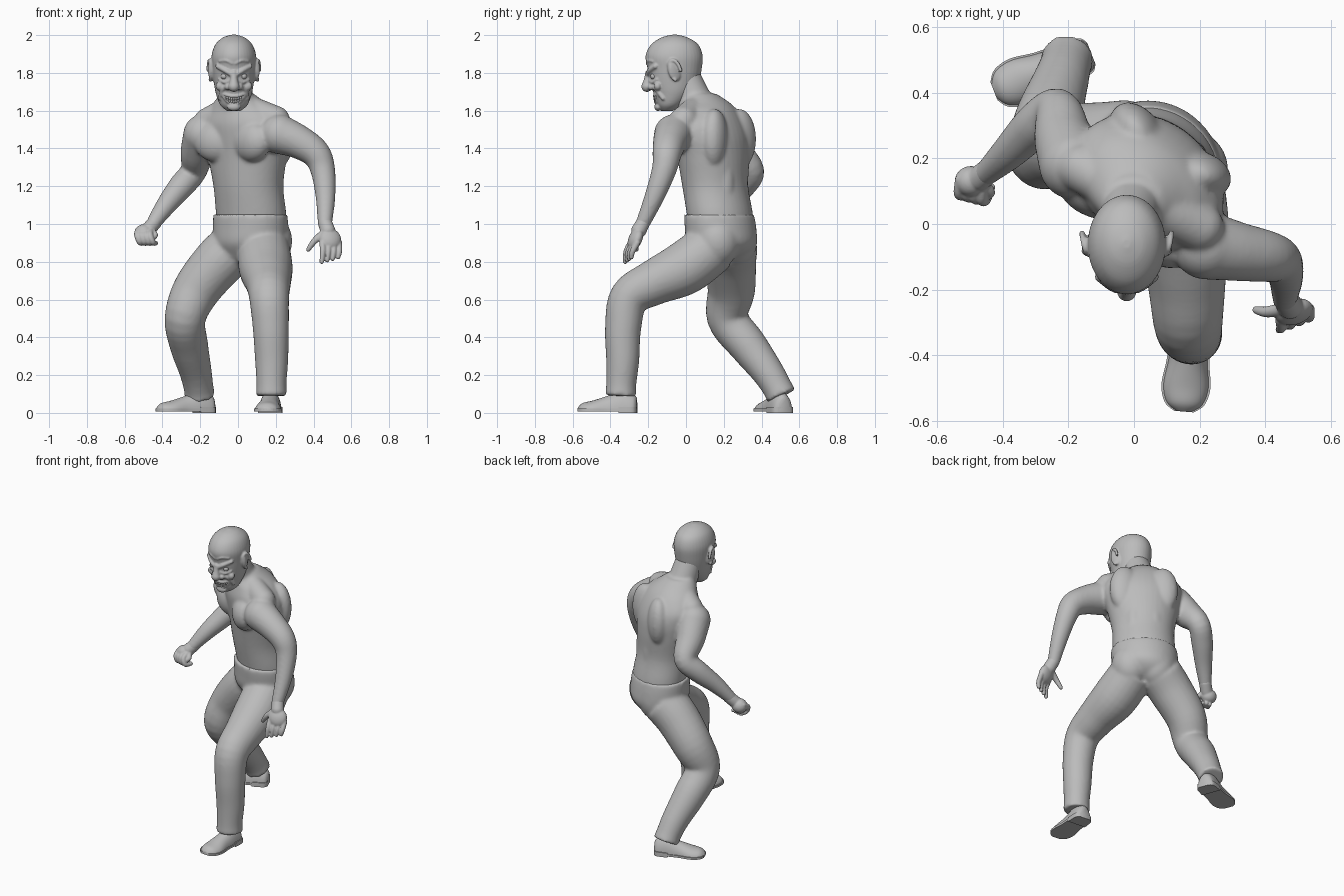
import bpy, bmesh, math
from mathutils import Vector, Matrix, Euler

default_cube = bpy.data.objects.get("Cube")
if default_cube:
    bpy.data.objects.remove(default_cube, do_unlink=True)

clay = bpy.data.materials.new("clay_grey")
clay.use_nodes = True
clay.diffuse_color = (0.5, 0.5, 0.5, 1)
clay.node_tree.nodes["Principled BSDF"].inputs["Base Color"].default_value = clay.diffuse_color

YAW = -0.6  # turn of the torso and hips
SIDES = (-1, 1)


def spline(rows, steps=5):
    """Smoothly resample rows of numbers."""
    result = []
    for i in range(len(rows) - 1):
        before, start = rows[max(i - 1, 0)], rows[i]
        end, after = rows[i + 1], rows[min(i + 2, len(rows) - 1)]
        for k in range(steps):
            t = k / steps
            result.append([
                b + 0.5 * t * (c - a + t * (2 * a - 5 * b + 4 * c - d + t * (3 * (b - c) + d - a)))
                for a, b, c, d in zip(before, start, end, after)])
    result.append(list(rows[-1]))
    return result


def loft(bm, rings):
    loops = [[bm.verts.new(p) for p in ring] for ring in rings]
    count = len(loops[0])
    for low, high in zip(loops, loops[1:]):
        for i in range(count):
            j = (i + 1) % count
            bm.faces.new((low[i], low[j], high[j], high[i]))
    bm.faces.new(loops[0][::-1])
    bm.faces.new(loops[-1])


def circle(count=24):
    return [(math.cos(math.tau * i / count), math.sin(math.tau * i / count)) for i in range(count)]


def ball(bm, place, radii, turn=(0, 0, 0)):
    matrix = Matrix.LocRotScale(Vector(place), Euler(turn), Vector(radii))
    bmesh.ops.create_uvsphere(bm, u_segments=24, v_segments=16, radius=1, matrix=matrix)


def tube(bm, rows, round_ends=True):
    """Limb through rows of x, y, z, radius."""
    rows = spline(rows)
    points = [Vector(r[:3]) for r in rows]
    rings, side, last = [], None, None
    for i, p in enumerate(points):
        along = (points[min(i + 1, len(points) - 1)] - points[max(i - 1, 0)]).normalized()
        if side is None:
            side = along.orthogonal().normalized()
        else:
            side.rotate(last.rotation_difference(along))
        last = along
        other = along.cross(side)
        rings.append([p + (side * c + other * s) * rows[i][3] for c, s in circle()])
    loft(bm, rings)
    if round_ends:
        for row in (rows[0], rows[-1]):
            ball(bm, row[:3], [row[3]] * 3)


def stack(bm, rows, yaw=0.0):
    """Level ellipses from rows of x, y, z, half width, half depth."""
    turn = Matrix.Rotation(yaw, 3, 'Z')
    loft(bm, [[Vector(r[:3]) + turn @ Vector((c * r[3], s * r[4], 0)) for c, s in circle(40)]
              for r in spline(rows)])


def finish(name, bm, voxel=0.0, smooth=4):
    bmesh.ops.recalc_face_normals(bm, faces=bm.faces)
    mesh = bpy.data.meshes.new(name)
    bm.to_mesh(mesh)
    bm.free()
    mesh.materials.append(clay)
    obj = bpy.data.objects.new(name, mesh)
    bpy.context.collection.objects.link(obj)
    bpy.ops.object.select_all(action='DESELECT')
    obj.select_set(True)
    bpy.context.view_layer.objects.active = obj
    if voxel:
        blend = obj.modifiers.new("blend", 'REMESH')
        blend.mode = 'VOXEL'
        blend.voxel_size = voxel
        relax = obj.modifiers.new("relax", 'SMOOTH')
        relax.iterations = smooth
        for title in ("blend", "relax"):
            bpy.ops.object.modifier_apply(modifier=title)
    bpy.ops.object.shade_smooth_by_angle(angle=math.radians(50))


def on_body(across, forward, z):
    spot = Matrix.Rotation(YAW, 3, 'Z') @ Vector((across, -forward, 0))
    return spot + Vector((0.045, 0.13, z))


# Bare torso with both arms
bm = bmesh.new()
stack(bm, [(.075, .19, .96, .19, .16), (.069, .178, 1.06, .195, .165), (.055, .155, 1.2, .194, .165),
           (.05, .145, 1.35, .222, .175), (.047, .132, 1.45, .245, .18), (.038, .118, 1.53, .245, .172),
           (.025, .11, 1.6, .195, .148), (.008, .098, 1.645, .14, .125), (-.005, .07, 1.69, .088, .09)], YAW)
for s in SIDES:
    ball(bm, on_body(s * .112, .118, 1.435), (.122, .078, .108), (0, 0, YAW - s * .25))  # chest
    ball(bm, on_body(s * .115, -.105, 1.45), (.1, .07, .16), (0, 0, YAW + s * .3))  # shoulder blade
    ball(bm, on_body(s * .06, -.125, 1.19), (.06, .06, .24), (0, 0, YAW))  # lower back
tube(bm, [(.01, .08, 1.58, .1), (-.01, .04, 1.67, .09), (-.02, 0, 1.76, .085)])  # neck
tube(bm, [(0, .08, 1.635, .07), (.2, -.01, 1.55, .075)])  # left shoulder slope
tube(bm, [(0, .08, 1.635, .07), (-.16, .17, 1.54, .075)])  # right shoulder slope
tube(bm, [(.22, -.065, 1.475, .105), (.32, -.085, 1.435, .09), (.41, -.1, 1.375, .078),
          (.448, -.115, 1.29, .066), (.463, -.165, 1.15, .053), (.46, -.23, 1.0, .038)])
tube(bm, [(-.185, .18, 1.475, .105), (-.215, .26, 1.38, .09), (-.235, .345, 1.28, .07),
          (-.3, .3, 1.2, .068), (-.38, .22, 1.1, .054), (-.45, .155, 1.0, .038)])
finish("torso_and_arms", bm, .01, 6)

# Trousers
bm = bmesh.new()
stack(bm, [(.065, .175, 1.05, .206, .175), (.067, .183, .98, .208, .18), (.065, .19, .9, .2, .178),
           (.045, .2, .84, .16, .14), (.02, .19, .79, .08, .08)], YAW)
for s in SIDES:
    ball(bm, on_body(s * .08, -.1, .91), (.12, .12, .14), (0, 0, YAW))  # buttock
tube(bm, [(.133, .15, .885, .138), (.147, -.005, .768, .143), (.16, -.17, .69, .121),
          (.165, -.3, .61, .106), (.174, -.333, .45, .096), (.178, -.335, .28, .088),
          (.177, -.343, .15, .08), (.177, -.345, .09, .083)], False)
tube(bm, [(-.01, .24, .88, .14), (-.1, .235, .8, .137), (-.22, .24, .65, .126),
          (-.28, .22, .5, .109), (-.26, .325, .36, .102), (-.225, .43, .22, .086),
          (-.208, .485, .13, .079), (-.203, .505, .09, .082)], False)
finish("trousers", bm, .01, 9)

# Shoes: rounded upper, flat sole and heel block
PROFILE = [(0, .03, .08), (.06, .052, .1), (.25, .058, .12), (.5, .06, .09),
           (.75, .07, .065), (.92, .056, .052), (1, .025, .03)]
for name, heel, toe in (("left_shoe", (.178, -.26), (.152, -.572)),
                        ("right_shoe", (-.13, .52), (-.427, .405))):
    bm = bmesh.new()
    start, run = Vector((*heel, 0)), Vector((*toe, 0)) - Vector((*heel, 0))
    side = Vector((-run.y, run.x, 0)).normalized()
    rows = spline(PROFILE)
    arc = [math.pi * i / 14 for i in range(15)]
    loft(bm, [[start + run * t + side * w * math.cos(a) + Vector((0, 0, .012 + (h - .012) * math.sin(a)))
               for a in arc] for t, w, h in rows])
    for part, top in ((rows, .022), (rows[:12], .03)):
        bottom = .008 if part is rows else 0
        edge = [start + run * t + side * (w + .005) for t, w, h in part]
        edge += [start + run * t - side * (w + .005) for t, w, h in reversed(part)]
        loft(bm, [[p + Vector((0, 0, z)) for p in edge] for z in (bottom, top)])
    finish(name, bm)

# Open left hand
bm = bmesh.new()
tube(bm, [(.46, -.225, 1.01, .037), (.475, -.25, .965, .04)])
ball(bm, (.488, -.268, .92), (.06, .034, .06), (-.4, 0, .3))
for i in range(4):
    x, y = .447 + .029 * i, -.292 + .011 * i
    tube(bm, [(x, y, .9, .017), (x + .002, y - .024, .855, .015), (x - .004, y - .03, .8 + .008 * i, .012)])
tube(bm, [(.45, -.26, .95, .02), (.405, -.268, .91, .017), (.372, -.262, .865, .012)])
finish("left_hand", bm, .005, 2)

# Clenched right hand
bm = bmesh.new()
tube(bm, [(-.44, .165, 1.01, .038), (-.47, .14, .975, .039)])
ball(bm, (-.497, .13, .952), (.05, .047, .047))
for i in range(4):
    x, y = -.53 + .023 * i, .115 - .006 * i
    tube(bm, [(x, y + .02, .967, .016), (x - .004, y - .022, .94, .016),
              (x + .01, y - .024, .903, .015), (x + .025, y + .015, .898, .013)])
tube(bm, [(-.46, .125, .965, .017), (-.438, .095, .94, .015), (-.465, .078, .915, .012)])
finish("right_hand", bm, .005, 2)

# Head
MID = -.022
HEAD = [(MID, -.1, 1.598, .035, .03), (MID, -.086, 1.63, .072, .068), (MID, -.066, 1.69, .095, .105),
        (MID, -.062, 1.75, .106, .13), (MID, -.06, 1.82, .115, .143), (MID, -.063, 1.89, .118, .151),
        (MID, -.06, 1.95, .098, .125), (MID, -.06, 1.987, .058, .07), (MID, -.06, 2.002, .012, .015)]


def on_face(across, z, out=0.0):
    row = min(spline(HEAD, 20), key=lambda r: abs(r[2] - z))
    bulge = math.sqrt(max(0, 1 - (across / row[3]) ** 2))
    return (MID + across, row[1] - row[4] * bulge - out, z)


def ridge(bm, spots, radius, out=0.0):
    tube(bm, [(*on_face(a, z, out), radius) for a, z in spots])


bm = bmesh.new()
stack(bm, HEAD)
tube(bm, [(*on_face(0, 1.8), .016), (*on_face(0, 1.765, .008), .02), (*on_face(0, 1.728, .022), .029)])  # nose
ball(bm, on_face(0, 1.62), (.036, .02, .022))  # chin
for s in SIDES:
    ball(bm, on_face(s * .03, 1.725, .004), (.018, .02, .017))  # nostril
    ridge(bm, [(s * .014, 1.793), (s * .045, 1.812), (s * .085, 1.835)], .013, .002)  # brow
    ridge(bm, [(s * .025, 1.757), (s * .05, 1.75), (s * .078, 1.765)], .008)  # eye bag
    ridge(bm, [(s * .03, 1.735), (s * .06, 1.71), (s * .074, 1.665)], .011)  # cheek fold
    ball(bm, on_face(s * .073, 1.73), (.024, .02, .024))  # cheek
    ridge(bm, [(s * .01, 1.85), (s * .04, 1.865), (s * .075, 1.862)], .007, -.002)  # forehead crease
    ear = Vector((MID + s * .12, -.06, 1.81))
    ball(bm, ear, (.012, .034, .055), (.25, 0, s * .4))
    rim = [(ear.x + s * (.008 + .008 * c), -.058 + .03 * c - .012 * t, 1.813 + .054 * t, .009)
           for c, t in circle(10)]
    tube(bm, rim[:8])  # ear rim
for middle, corner in ((1.676, 1.693), (1.636, 1.685)):
    ridge(bm, [(a * .062, middle + (corner - middle) * a * a) for a in (-1, -.5, 0, .5, 1)], .008, .001)
finish("head", bm, .0055, 2)

# Eyes and teeth
bm = bmesh.new()
for s in SIDES:
    ball(bm, on_face(s * .05, 1.782, -.012), (.019, .018, .017))
finish("eyes", bm)
bm = bmesh.new()
for i in range(-4, 5):
    a = i * .0115
    for base, lift in ((1.664, 5), (1.648, 10)):
        ball(bm, on_face(a, base + lift * a * a, .002), (.0065, .007, .01))
finish("teeth", bm)
